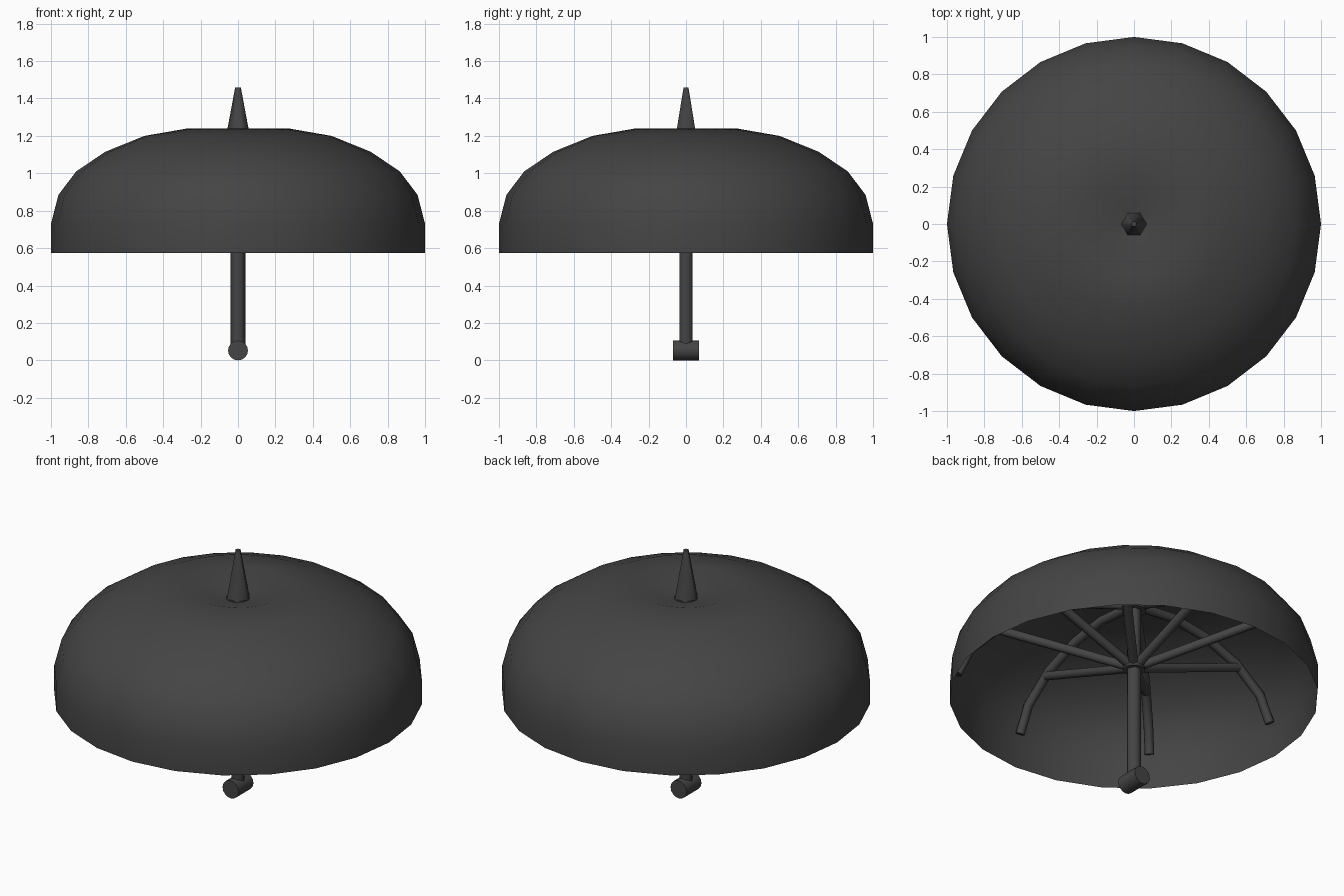
import bpy, bmesh
from math import cos, sin, pi, radians
from mathutils import Vector, Matrix

cube = bpy.data.objects.get("Cube")
if cube:
    bpy.data.objects.remove(cube, do_unlink=True)

charcoal = bpy.data.materials.new("charcoal")
charcoal.use_nodes = True
colour = (0.058, 0.058, 0.058, 1)
charcoal.diffuse_color = colour
charcoal.node_tree.nodes["Principled BSDF"].inputs["Base Color"].default_value = colour


def finish(obj, angle):
    """Give the part its colour and smooth its shallow edges."""
    obj.data.materials.clear()
    obj.data.materials.append(charcoal)
    bpy.ops.object.select_all(action='DESELECT')
    obj.select_set(True)
    bpy.context.view_layer.objects.active = obj
    bpy.ops.object.shade_smooth_by_angle(angle=radians(angle))


def make_object(name, bm, angle=65):
    bmesh.ops.recalc_face_normals(bm, faces=bm.faces)
    mesh = bpy.data.meshes.new(name)
    bm.to_mesh(mesh)
    bm.free()
    obj = bpy.data.objects.new(name, mesh)
    bpy.context.collection.objects.link(obj)
    finish(obj, angle)
    return obj


def rod(name, start, end, r1, r2, sides, angle=65, spin=0):
    """Capped cylinder or cone between two points."""
    a, b = Vector(start), Vector(end)
    axis = b - a
    turn = axis.to_track_quat('Z', 'Y').to_matrix().to_4x4()
    bm = bmesh.new()
    bmesh.ops.create_cone(
        bm, cap_ends=True, segments=sides, radius1=r1, radius2=r2, depth=axis.length,
        matrix=Matrix.Translation((a + b) / 2) @ turn @ Matrix.Rotation(spin, 4, 'Z'))
    return make_object(name, bm, angle)


# Canopy: a thin dome with a slight dip around the tip
profile = [(0.05, 1.17), (0.27, 1.24), (0.50, 1.20), (0.71, 1.115),
           (0.865, 1.01), (0.96, 0.885), (1.0, 0.73), (1.0, 0.575)]
bm = bmesh.new()
segments = 24
rings = []
for r, z in profile:
    rings.append([bm.verts.new((r * cos(2 * pi * i / segments),
                                r * sin(2 * pi * i / segments), z))
                  for i in range(segments)])
for upper, lower in zip(rings, rings[1:]):
    for i in range(segments):
        j = (i + 1) % segments
        bm.faces.new((upper[i], lower[i], lower[j], upper[j]))
bm.faces.new(rings[0])
make_object("canopy", bm, 50)

# Six-sided tip and pole, with corners pointing along x
rod("tip", (0, 0, 1.165), (0, 0, 1.46), 0.07, 0.015, 6, spin=pi / 2)
rod("pole", (0, 0, 0.06), (0, 0, 1.18), 0.04, 0.04, 6, spin=pi / 2)

# Handle lying front to back, and the collars on the pole
rod("handle", (0, -0.07, 0.053), (0, 0.07, 0.053), 0.053, 0.053, 16)
rod("top_collar", (0, 0, 1.11), (0, 0, 1.18), 0.065, 0.065, 12)
rod("sliding_collar", (0, 0, 0.74), (0, 0, 0.79), 0.06, 0.06, 12)

# Eight curved ribs and their straight struts
rib_path = [(0.05, 1.15), (0.27, 1.17), (0.50, 1.135),
            (0.72, 1.05), (0.89, 0.915), (0.96, 0.765)]
for k in range(8):
    c, s = cos(k * pi / 4), sin(k * pi / 4)
    curve = bpy.data.curves.new("rib", 'CURVE')
    curve.dimensions = '3D'
    curve.bevel_depth = 0.026
    curve.bevel_resolution = 2
    curve.use_fill_caps = True
    spline = curve.splines.new('POLY')
    spline.points.add(len(rib_path) - 1)
    for point, (r, z) in zip(spline.points, rib_path):
        point.co = (r * c, r * s, z, 1)
    rib = bpy.data.objects.new(f"rib_{k + 1}", curve)
    bpy.context.collection.objects.link(rib)
    bpy.ops.object.select_all(action='DESELECT')
    rib.select_set(True)
    bpy.context.view_layer.objects.active = rib
    bpy.ops.object.convert(target='MESH')
    finish(bpy.context.view_layer.objects.active, 65)

    rod(f"strut_{k + 1}", (0.03 * c, 0.03 * s, 0.765),
        (0.75 * c, 0.75 * s, 1.035), 0.026, 0.026, 8)
